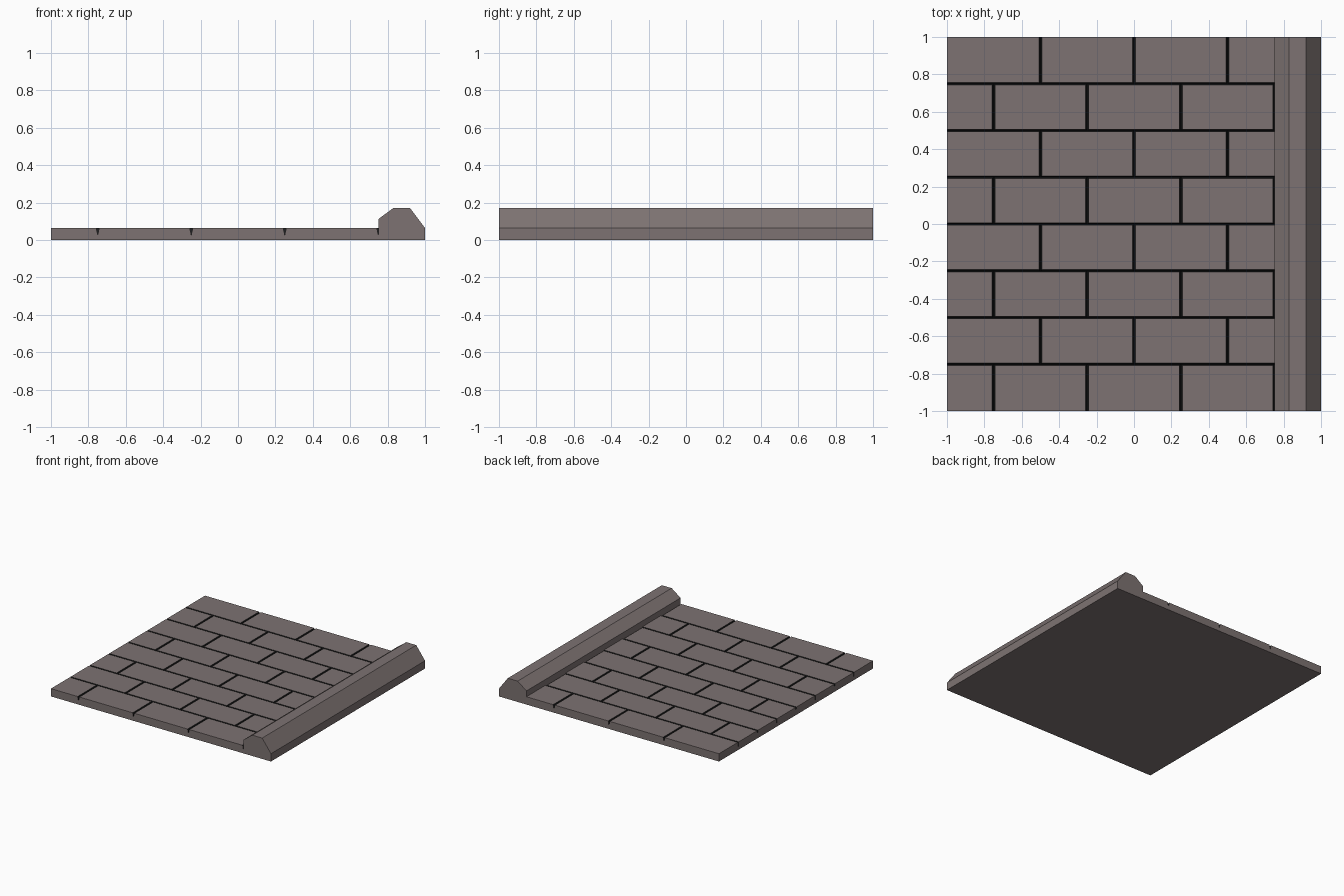
import bpy, bmesh

if "Cube" in bpy.data.objects:
    bpy.data.objects.remove(bpy.data.objects["Cube"])


def material(name, rgb):
    m = bpy.data.materials.new(name)
    m.diffuse_color = (*rgb, 1)
    m.use_nodes = True
    m.node_tree.nodes["Principled BSDF"].inputs["Base Color"].default_value = m.diffuse_color
    return m


STONE = material("warm grey stone", (0.205, 0.171, 0.168))
JOINT = material("dark joint", (0.012, 0.013, 0.014))
EDGE, TOP, FLOOR = 0.75, 0.064, 0.028   # curb line, paving height, joint depth


def finish(bm, name):
    me = bpy.data.meshes.new(name)
    bm.to_mesh(me)
    bm.free()
    me.materials.append(STONE)
    me.materials.append(JOINT)
    ob = bpy.data.objects.new(name, me)
    bpy.context.collection.objects.link(ob)
    return ob


def add_brick(bm, x0, x1, y0, y1, against_curb):
    # inset each side at the top for a V joint, flush on the tile border
    gx, gy = 0.008, 0.006
    l = 0 if x0 <= -1 else gx
    r = 0 if against_curb else gx
    f = 0 if y0 <= -1 else gy
    b = 0 if y1 >= 1 else gy
    low = [bm.verts.new(p) for p in
           ((x0, y0, FLOOR), (x1, y0, FLOOR), (x1, y1, FLOOR), (x0, y1, FLOOR))]
    high = [bm.verts.new(p) for p in
            ((x0 + l, y0 + f, TOP), (x1 - r, y0 + f, TOP),
             (x1 - r, y1 - b, TOP), (x0 + l, y1 - b, TOP))]
    bm.faces.new(high)
    for i, inset in enumerate((f, r, b, l)):
        if i == 1 and against_curb:
            continue
        j = (i + 1) % 4
        face = bm.faces.new((low[i], low[j], high[j], high[i]))
        face.material_index = 1 if inset else 0


# Paving bricks in running bond
bm = bmesh.new()
for row in range(8):
    y = -1 + row * 0.25
    if row % 2:
        xs = [-1, -0.5, 0, 0.5, EDGE]
    else:
        xs = [-1, -0.75, -0.25, 0.25, EDGE]
    for x0, x1 in zip(xs, xs[1:]):
        add_brick(bm, x0, x1, y, y + 0.25, row % 2 == 1 and x1 == EDGE)
finish(bm, "paving_bricks")

# Slab below the joints: underside and outer sides
bm = bmesh.new()
corners = ((EDGE, -1), (-1, -1), (-1, 1), (EDGE, 1))
low = [bm.verts.new((x, y, 0)) for x, y in corners]
high = [bm.verts.new((x, y, FLOOR)) for x, y in corners]
bm.faces.new(low)
for i in range(3):
    bm.faces.new((low[i + 1], low[i], high[i], high[i + 1]))
bmesh.ops.recalc_face_normals(bm, faces=bm.faces)
for face in bm.faces:
    if (face.normal.z > 0.5):
        face.normal_flip()
finish(bm, "paving_slab")

# Curb: bevelled profile swept along y
bm = bmesh.new()
profile = ((0.75, 0), (1, 0), (1, 0.064), (0.92, 0.171), (0.83, 0.171), (0.75, 0.112))
face = bm.faces.new([bm.verts.new((x, -1, z)) for x, z in profile])
ext = bmesh.ops.extrude_face_region(bm, geom=[face], use_keep_orig=True)
bmesh.ops.translate(bm, vec=(0, 2, 0),
                    verts=[v for v in ext["geom"] if isinstance(v, bmesh.types.BMVert)])
bmesh.ops.recalc_face_normals(bm, faces=bm.faces)
finish(bm, "curb")
